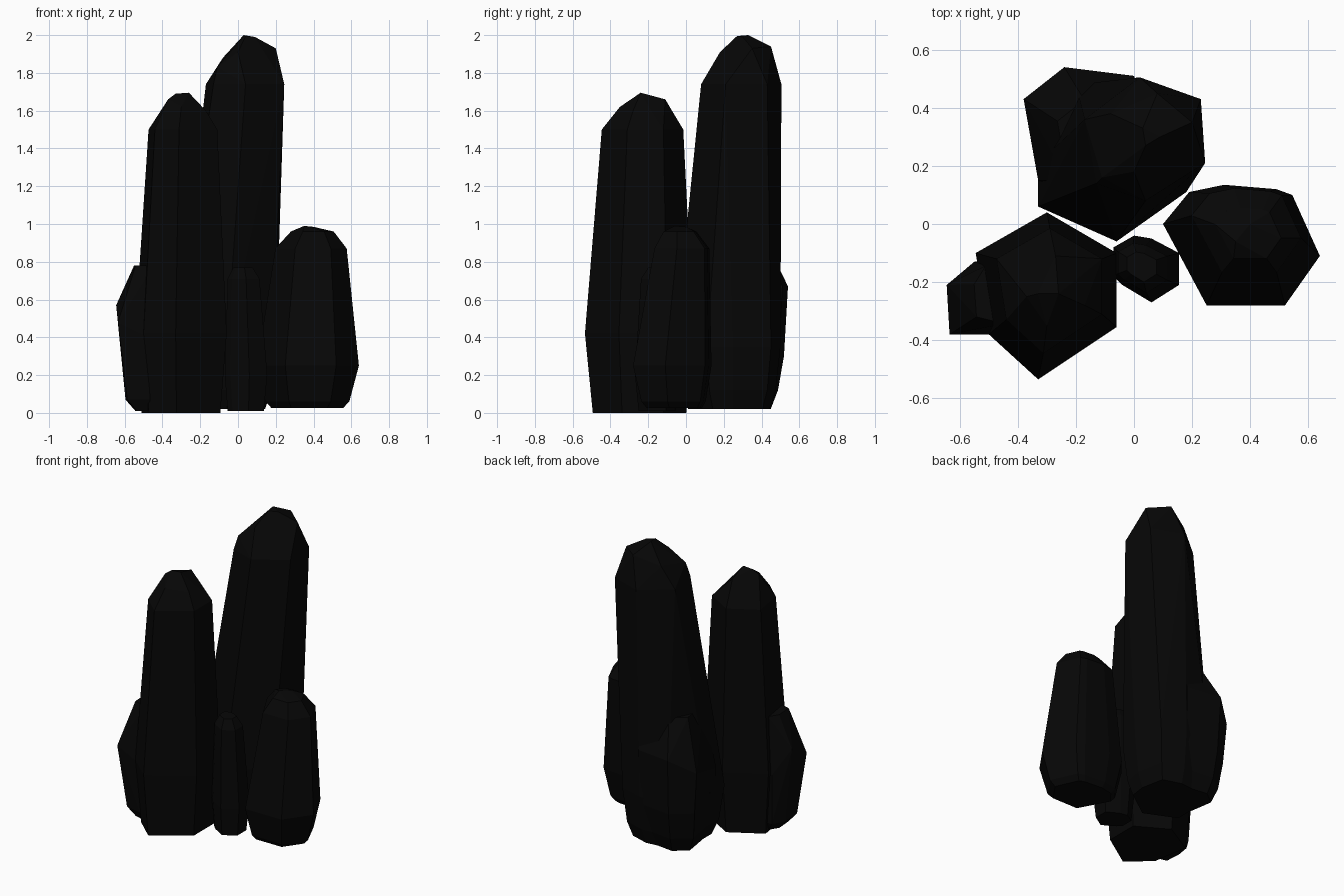
import bpy
import bmesh
from math import radians
from mathutils import Vector

default = bpy.data.objects.get("Cube")
if default:
    bpy.data.objects.remove(default, do_unlink=True)

# Single near-black stone colour
stone = bpy.data.materials.new("black stone")
stone.use_nodes = True
colour = (0.002, 0.002, 0.002, 1)
stone.diffuse_color = colour
stone.node_tree.nodes["Principled BSDF"].inputs["Base Color"].default_value = colour


def ring(outline, height, scale=1.0, shift=(0, 0)):
    """Scaled and shifted copy of a plan outline, placed at a height."""
    points = [Vector(point) for point in outline]
    centre = sum(points, Vector((0, 0))) / len(points)
    moved = [centre + (point - centre) * scale + Vector(shift) for point in points]
    return [(point.x, point.y, height) for point in moved]


def rock(name, *rings, tips=()):
    """Faceted boulder: the convex hull of stacked rings and a few tip points."""
    bm = bmesh.new()
    for level in rings:
        for point in level:
            bm.verts.new(point)
    for point in tips:
        bm.verts.new(point)
    hull = bmesh.ops.convex_hull(bm, input=bm.verts[:])
    loose = {v for v in hull["geom_interior"] + hull["geom_unused"]
             if isinstance(v, bmesh.types.BMVert)}
    bmesh.ops.delete(bm, geom=list(loose), context="VERTS")
    bmesh.ops.dissolve_limit(bm, angle_limit=radians(2), verts=bm.verts[:], edges=bm.edges[:])
    bmesh.ops.recalc_face_normals(bm, faces=bm.faces[:])
    mesh = bpy.data.meshes.new(name)
    bm.to_mesh(mesh)
    bm.free()
    mesh.materials.append(stone)
    obj = bpy.data.objects.new(name, mesh)
    bpy.context.scene.collection.objects.link(obj)
    return obj


# Tallest column, leaning towards the back
tall_base = [(-.33, .06), (-.06, -.06), (.18, .11), (.2, .25), (.16, .45), (0, .5), (-.2, .48), (-.33, .21)]
tall_top = [(.23, .43), (.245, .21), (.04, .08), (-.13, .14), (-.17, .36), (.02, .505)]
rock("tall_column",
     ring(tall_base, .02, .77),
     ring(tall_base, .12, .9),
     ring(tall_base, .35),
     ring(tall_top, 1.74),
     tips=[(.03, .33, 2), (.04, .27, 1.995), (.09, .3, 1.99), (.2, .35, 1.93),
           (.08, .45, 1.94), (0, .18, 1.91), (-.11, .16, 1.83), (-.08, .38, 1.88)])

# Low shoulder merged into the back of the tall column
shoulder = [(-.38, .43), (-.24, .54), (0, .51), (.12, .25), (-.1, .1), (-.33, .12)]
rock("back_shoulder",
     ring(shoulder, .02, .62, (0, -.01)),
     ring(shoulder, .12, .8, (0, -.01)),
     ring(shoulder, .3, .9),
     ring(shoulder, .9, .66, (.04, -.04)),
     tips=[(-.38, .43, .58), (-.24, .54, .67), (0, .51, .67), (-.33, .15, .5)])

# Second tallest column at the front
front = [(-.3, .04), (-.06, -.1), (-.06, -.355), (-.33, -.535), (-.5, -.38), (-.545, -.1)]
rock("front_column",
     ring(front, 0, .86),
     ring(front, .42),
     ring(front, 1.5, .75, (.01, .015)),
     tips=[(-.33, -.24, 1.69), (-.26, -.24, 1.695), (-.27, -.11, 1.66),
           (-.37, -.25, 1.66), (-.17, -.28, 1.6), (-.3, -.35, 1.62)])

# Stub leaning on the outside of the front column
stub = [(-.6, -.21), (-.59, -.35), (-.47, -.38), (-.25, -.3), (-.25, -.12), (-.55, -.13)]
rock("side_stub",
     ring(stub, .01, .75, (.02, 0)),
     ring(stub, .07, .97),
     ring(stub, .4),
     ring(stub, .78, .8, (.02, .01)),
     tips=[(-.645, -.21, .57), (-.635, -.38, .48)])

# Broad short rock on the side
broad = [(.1, 0), (.19, .11), (.31, .135), (.49, .12), (.545, .1),
         (.64, -.11), (.52, -.28), (.25, -.28), (.18, -.13)]
rock("broad_rock",
     ring(broad, .025, .7),
     ring(broad, .06, .82),
     ring(broad, .25),
     ring(broad, .87, .7, (.02, .04)),
     ring(broad, .96, .42, (.03, .02)),
     tips=[(.35, -.06, .99), (.4, 0, .985)])

# Small pillar filling the gap between the others
small = [(-.07, -.08), (0, -.04), (.06, -.05), (.155, -.1),
         (.155, -.21), (.06, -.27), (-.04, -.21), (-.07, -.18)]
rock("small_pillar",
     ring(small, .01, .85),
     ring(small, .2),
     ring(small, .71, .75, (-.01, 0)),
     ring(small, .77, .45, (-.01, 0)))
